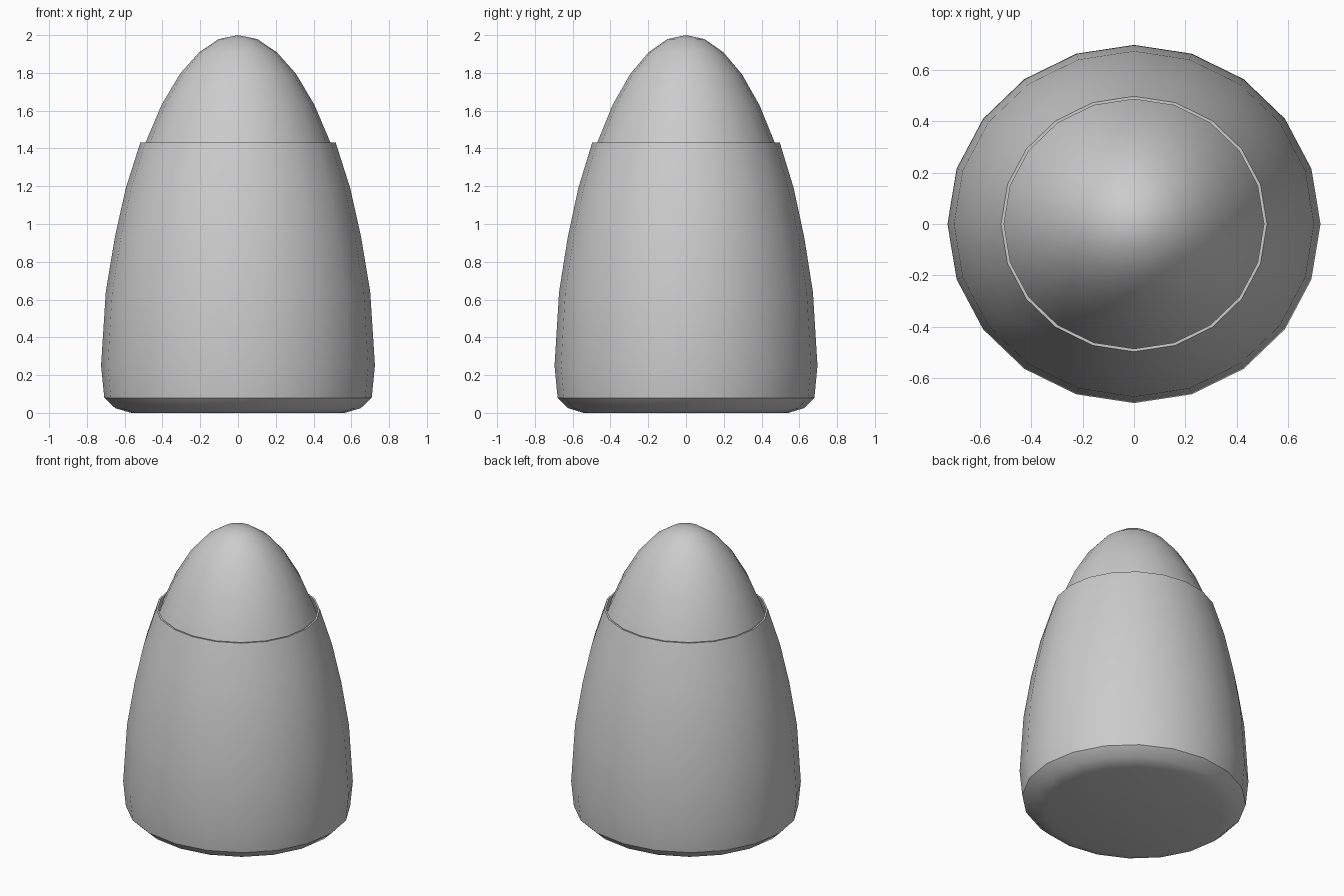
import bpy, bmesh, math

if "Cube" in bpy.data.objects:
    bpy.data.objects.remove(bpy.data.objects["Cube"])

SIDES = 20
Y_SCALE = 0.96


def lathe(name, profile):
    """Spin (radius, z) points into a slightly oval closed solid."""
    bm = bmesh.new()
    rings = []
    for r, z in profile:
        if r == 0:
            rings.append([bm.verts.new((0, 0, z))])
            continue
        ring = []
        for i in range(SIDES):
            a = math.tau * i / SIDES
            ring.append(bm.verts.new((r * math.cos(a), r * math.sin(a) * Y_SCALE, z)))
        rings.append(ring)
    for lo, hi in zip(rings, rings[1:]):
        for i in range(SIDES):
            j = (i + 1) % SIDES
            if len(hi) == 1:
                bm.faces.new((lo[i], lo[j], hi[0]))
            else:
                bm.faces.new((lo[i], lo[j], hi[j], hi[i]))
    for ring in (rings[0], rings[-1]):
        if len(ring) > 1:
            bm.faces.new(ring)
    bmesh.ops.recalc_face_normals(bm, faces=bm.faces)
    mesh = bpy.data.meshes.new(name)
    bm.to_mesh(mesh)
    bm.free()
    obj = bpy.data.objects.new(name, mesh)
    bpy.context.collection.objects.link(obj)
    bpy.ops.object.select_all(action='DESELECT')
    obj.select_set(True)
    bpy.context.view_layer.objects.active = obj
    bpy.ops.object.shade_smooth_by_angle(angle=math.radians(30))
    return obj


# Side profile shared by both parts, from base to rim
wall = [(0.565, 0.0), (0.65, 0.025), (0.708, 0.08), (0.725, 0.25), (0.70, 0.64),
        (0.652, 0.93), (0.594, 1.19), (0.517, 1.432)]

# Thin outer cup with a flat rim
t = 0.012
inside = [(r - t, max(z, t + z * 0.8)) for r, z in wall[:-1]] + [(wall[-1][0] - t, 1.432)]
lathe("outer_shell", wall + inside[::-1])

# Rounded core nested in the cup, with its tip exposed
gap = 0.028
core = [(r - gap, 0.025 + z * 0.9 if z < 0.1 else z) for r, z in wall]
tip = [(0.405, 1.63), (0.307, 1.795), (0.205, 1.91), (0.102, 1.979), (0, 2.0)]
lathe("inner_core", core + tip)
